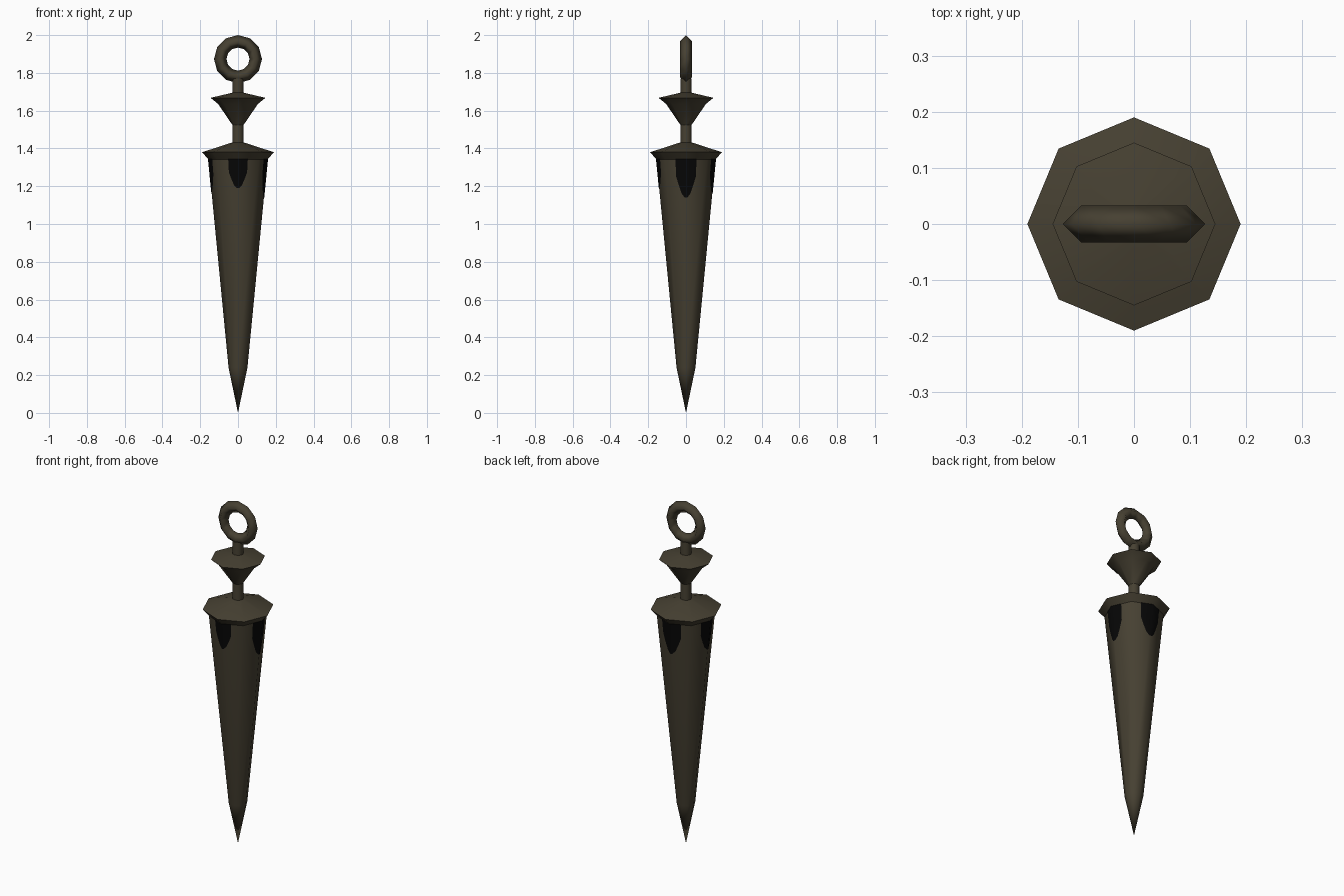
import bpy, bmesh, math
from mathutils import Vector

if "Cube" in bpy.data.objects:
    bpy.data.objects.remove(bpy.data.objects["Cube"])


def material(name, rgb):
    m = bpy.data.materials.new(name)
    m.diffuse_color = (*rgb, 1)
    m.use_nodes = True
    m.node_tree.nodes["Principled BSDF"].inputs["Base Color"].default_value = m.diffuse_color
    return m


bronze = material("dark bronze", (0.062, 0.052, 0.032))
black = material("black", (0.002, 0.002, 0.002))


def finish(name, bm, mat, angle):
    bmesh.ops.remove_doubles(bm, verts=bm.verts, dist=1e-5)
    bmesh.ops.recalc_face_normals(bm, faces=bm.faces)
    me = bpy.data.meshes.new(name)
    bm.to_mesh(me)
    bm.free()
    ob = bpy.data.objects.new(name, me)
    bpy.context.collection.objects.link(ob)
    me.materials.append(mat)
    bpy.ops.object.select_all(action='DESELECT')
    ob.select_set(True)
    bpy.context.view_layer.objects.active = ob
    bpy.ops.object.shade_smooth_by_angle(angle=math.radians(angle))
    return ob


def lathe(name, profile, sides=8, angle=50):
    """Turn (radius, z) points round the z axis, corners on the axes."""
    bm = bmesh.new()
    rings = [[bm.verts.new((r * math.cos(math.tau * i / sides),
                            r * math.sin(math.tau * i / sides), z))
              for i in range(sides)] for r, z in profile]
    for a, b in zip(rings, rings[1:]):
        for i in range(sides):
            j = (i + 1) % sides
            bm.faces.new((a[i], a[j], b[j], b[i]))
    return finish(name, bm, bronze, angle)


# Tapered blade with pointed tip
lathe("blade", [(0, 0), (0.05, 0.24), (0.157, 1.345), (0, 1.345)])
# Wide collar above the blade
lathe("collar", [(0, 1.34), (0.155, 1.34), (0.19, 1.38), (0.03, 1.432), (0, 1.432)])
# Stem through the upper cup to the ring
lathe("stem", [(0, 1.42), (0.03, 1.42), (0.03, 1.77), (0, 1.77)])
# Flared cup
lathe("cup", [(0, 1.525), (0.03, 1.525), (0.105, 1.635), (0.145, 1.668),
              (0.03, 1.695), (0, 1.695)])

# Hanging ring with a diamond cross-section
bm = bmesh.new()
n, R, r, zc = 12, 0.094, 0.033, 1.873
loops = []
for i in range(n):
    a = math.tau * i / n
    loops.append([bm.verts.new(((R + dr) * math.cos(a), dy, zc + (R + dr) * math.sin(a)))
                  for dr, dy in ((r, 0), (0, r), (-r, 0), (0, -r))])
for i in range(n):
    a, b = loops[i], loops[(i + 1) % n]
    for k in range(4):
        m = (k + 1) % 4
        bm.faces.new((a[k], a[m], b[m], b[k]))
finish("ring", bm, bronze, 100)


# Black patches lying on the blade corners under the collar
def patch(name, turn, width, bottom):
    d = Vector((math.cos(turn), math.sin(turn), 0))
    t = Vector((-d.y, d.x, 0))
    top = 1.343
    bm = bmesh.new()
    rows = []
    for f, w in ((0, 1), (0.45, 0.93), (0.7, 0.66), (0.9, 0.4), (1, 0.12)):
        z = top + (bottom - top) * f
        rad = 0.05 + (z - 0.24) * 0.107 / 1.105 + 0.002
        row = []
        for u in (-w * width, 0, w * width):
            p = d * (rad - math.tan(math.pi / 8) * abs(u)) + t * u
            row.append(bm.verts.new((p.x, p.y, z)))
        rows.append(row)
    for a, b in zip(rows, rows[1:]):
        for k in (0, 1):
            bm.faces.new((a[k], b[k], b[k + 1], a[k + 1]))
    bmesh.ops.solidify(bm, geom=bm.faces[:], thickness=0.003)
    finish(name, bm, black, 50)


patch("front_patch", -math.pi / 2, 0.052, 1.19)
patch("right_patch", 0, 0.056, 1.14)
patch("back_patch", math.pi / 2, 0.062, 1.16)
patch("left_patch", math.pi, 0.054, 1.17)
